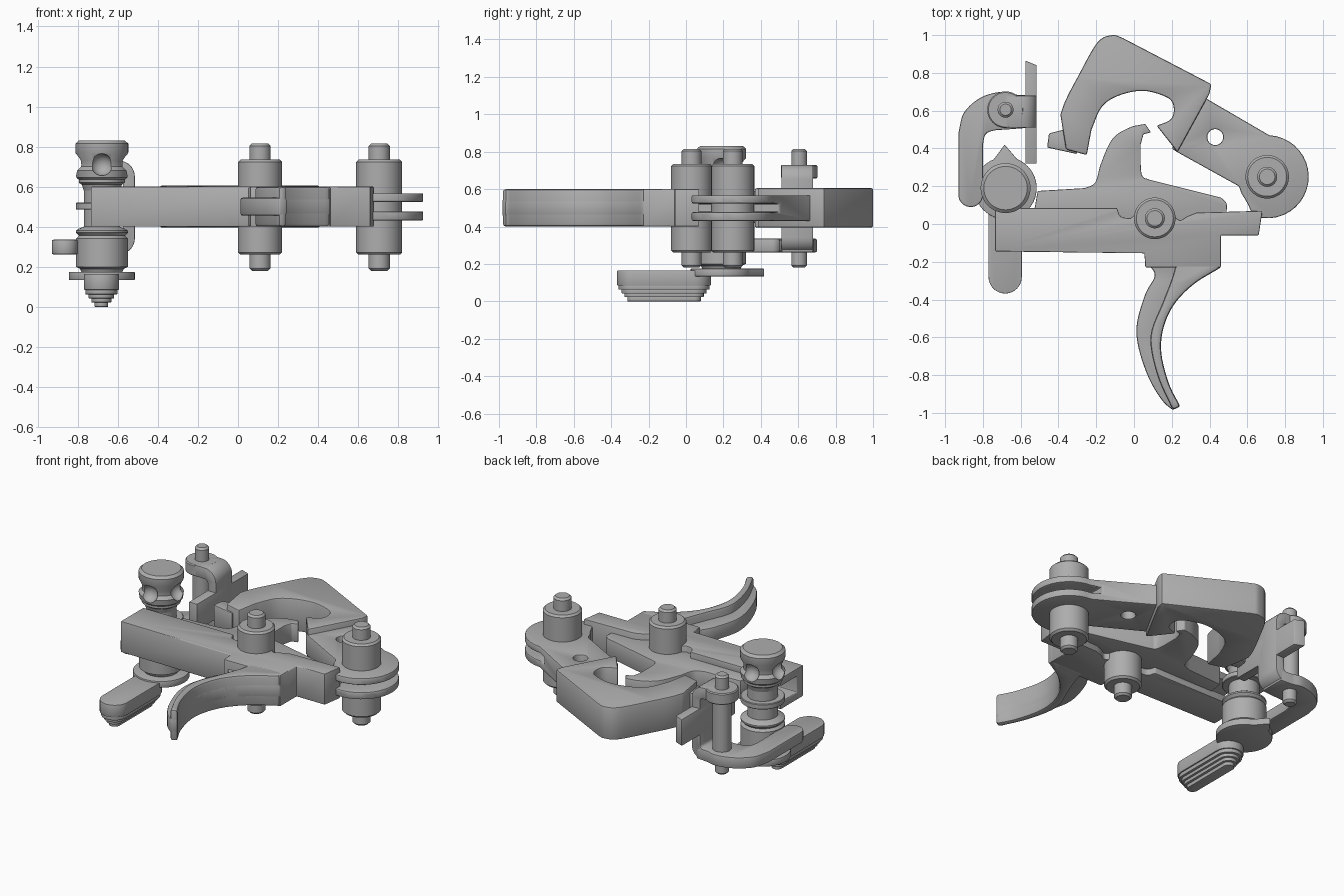
import bpy, bmesh, math
from mathutils import Vector

cube = bpy.data.objects.get("Cube")
if cube:
    bpy.data.objects.remove(cube, do_unlink=True)

steel = bpy.data.materials.new("grey steel")
steel.use_nodes = True
GREY = (.42, .42, .42, 1)
steel.diffuse_color = GREY
steel.node_tree.nodes["Principled BSDF"].inputs["Base Color"].default_value = GREY


def activate(ob):
    bpy.ops.object.select_all(action='DESELECT')
    ob.select_set(True)
    bpy.context.view_layer.objects.active = ob


def finish(bm, name, bevel=0, cutters=()):
    """Turn a bmesh into a shaded object, apply cuts, then soften its edges."""
    bmesh.ops.recalc_face_normals(bm, faces=bm.faces)
    mesh = bpy.data.meshes.new(name)
    bm.to_mesh(mesh)
    bm.free()
    mesh.materials.append(steel)
    ob = bpy.data.objects.new(name, mesh)
    bpy.context.collection.objects.link(ob)
    activate(ob)
    for cutter in cutters:
        mod = ob.modifiers.new("cut", 'BOOLEAN')
        mod.operation, mod.object, mod.solver = 'DIFFERENCE', cutter, 'EXACT'
        bpy.ops.object.modifier_apply(modifier=mod.name)
        bpy.data.objects.remove(cutter, do_unlink=True)
    activate(ob)
    if bevel:
        mod = ob.modifiers.new("soft edges", 'BEVEL')
        mod.width, mod.segments, mod.limit_method = bevel, 2, 'ANGLE'
        mod.angle_limit = math.radians(40)
        bpy.ops.object.modifier_apply(modifier=mod.name)
    bpy.ops.object.shade_smooth_by_angle(angle=math.radians(35))
    return ob


def prism(name, outline, low, high, bevel=.008, cutters=(), upright=False):
    """Extrude an outline along z, or along y when upright."""
    bm = bmesh.new()
    place = (lambda a, b: (a, low, b)) if upright else (lambda a, b: (a, b, low))
    face = bm.faces.new([bm.verts.new(place(*p)) for p in outline])
    moved = bmesh.ops.extrude_face_region(bm, geom=[face])["geom"]
    step = (0, high - low, 0) if upright else (0, 0, high - low)
    bmesh.ops.translate(bm, vec=step, verts=[v for v in moved if isinstance(v, bmesh.types.BMVert)])
    return finish(bm, name, bevel, cutters)


def lathe(name, center, profile, cutters=(), bevel=0):
    """Spin (radius, height) pairs around a vertical axis."""
    bm = bmesh.new()
    pts = [(0, profile[0][1])] + list(profile) + [(0, profile[-1][1])]
    verts = [bm.verts.new((r, 0, z)) for r, z in pts]
    edges = [bm.edges.new(pair) for pair in zip(verts, verts[1:])]
    bmesh.ops.spin(bm, geom=verts + edges, cent=(0, 0, 0), axis=(0, 0, 1),
                   angle=math.tau, steps=48, use_duplicate=False)
    bmesh.ops.remove_doubles(bm, verts=bm.verts, dist=.0005)
    bmesh.ops.translate(bm, vec=(*center, 0), verts=bm.verts)
    return finish(bm, name, bevel, cutters)


def rod(name, center, r, low, high, c=.012):
    return lathe(name, center, [(r - c, low), (r, low + c), (r, high - c), (r - c, high)])


def box(name, x, y, z, bevel=.006):
    return prism(name, [(x[0], y[0]), (x[1], y[0]), (x[1], y[1]), (x[0], y[1])], *z, bevel)


def flow(points, steps=5):
    """Smooth open curve through the points."""
    v = [Vector(p) for p in points]
    v = [v[0] * 2 - v[1]] + v + [v[-1] * 2 - v[-2]]
    out = []
    for a, b, c, d in zip(v, v[1:], v[2:], v[3:]):
        for i in range(steps):
            t = i / steps
            out.append(tuple(.5 * (2 * b + (c - a) * t + (2 * a - 5 * b + 4 * c - d) * t * t
                                   + (3 * b - a - 3 * c + d) * t ** 3)))
    return out + [tuple(points[-1])]


def arc(center, r, start, end, n=20):
    angles = [math.radians(start + (end - start) * i / n) for i in range(n + 1)]
    return [(center[0] + r * math.cos(a), center[1] + r * math.sin(a)) for a in angles]


PIVOT, SWING, DIAL, REAR = (.11, .03), (.705, .25), (-.68, .19), (-.68, .605)

# Pivot bosses with their pins
for label, spot, r in (("lever", PIVOT, .11), ("arm", SWING, .115)):
    rod(label + "_boss", spot, r, .26, .735)
    rod(label + "_pin", spot, .053, .18, .815)

# Long lever bar, slotted at its tail
slot = box("slot_cutter", (-.9, -.3), (-.08, .3), (.45, .55), 0)
bar = [(-.735, -.145), (.055, -.155), (.06, -.23), (.46, -.23), (.46, -.06), (.66, -.06),
       (.68, .07), (.33, .06)] + flow([(.28, .04), (.24, .02), (.2, .06)], 3) + \
      [(.02, .06)] + flow([(-.02, .03), (-.07, .04), (-.09, .085)], 3) + [(-.735, .085)]
prism("lever_bar", bar, .4, .6, .006, [slot])

# Curved finger piece: thin rib behind, wide face in front
back = flow([(.06, -.2), (.11, -.27), (.06, -.37), (.015, -.53), (.025, -.66), (.08, -.82),
             (.15, -.935), (.205, -.985)])
front = flow([(.245, -.965), (.185, -.845), (.145, -.685), (.155, -.555), (.21, -.43),
              (.315, -.32), (.46, -.23)])
middle = flow([(.22, -.22), (.2, -.29), (.15, -.42), (.095, -.555), (.09, -.66), (.13, -.82),
               (.205, -.985)])
prism("finger_rib", back + front + [(.46, -.18), (.06, -.18)], .455, .545, .01)
prism("finger_face", middle + front + [(.46, -.18), (.22, -.18)], .4, .6, .016)

# Hooked catch riding on the bar
hook = [(-.53, .06), (-.51, .175)] + \
    flow([(-.26, .19), (-.205, .22), (-.175, .32), (-.115, .45), (-.025, .51), (.06, .53)]) + \
    [(.09, .485), (.05, .475)] + flow([(.035, .42), (.04, .265), (.08, .235)]) + \
    flow([(.46, .14), (.49, .11), (.49, .06)], 3) + [(.49, 0), (-.53, 0)]
prism("hooked_catch", hook, .44, .56, .006)

# Swinging arm: heavy head
head = flow([(-.06, .985), (-.115, 1), (-.195, .96), (-.3, .775), (-.36, .66), (-.39, .58)]) + \
    [(-.36, .395), (-.25, .365)] + \
    flow([(-.225, .5), (-.17, .62), (-.08, .68), (.05, .705), (.175, .67), (.21, .62),
          (.195, .555), (.12, .52)]) + [(.23, .38), (.4, .69), (.41, .74)]
prism("arm_head", head, .395, .605, .01)
prism("arm_head_lug", [(-.45, .48), (-.33, .51), (-.3, .37), (-.46, .405)], .43, .57)

# Swinging arm: thinner tail with a hole and a slotted round end
hole = rod("hole_cutter", (.43, .46), .042, .3, .7)
groove = box("groove_cutter", (.66, 1), (0, .6), (.477, .523), 0)
tail = [(.2, .4), (.23, .38), (.555, .2)] + flow([(.57, .16), (.6, .11), (.63, .045)], 3) + \
    arc(SWING, .22, -105, 87) + [(.39, .66), (.36, .69)]
prism("arm_tail", tail, .43, .567, .008, [hole, groove])

# Rotating drum with a waisted, dimpled head
dimples = []
for i in range(4):
    a = math.tau * i / 4
    bm = bmesh.new()
    bmesh.ops.create_uvsphere(bm, u_segments=20, v_segments=12, radius=.055)
    bmesh.ops.translate(bm, verts=bm.verts,
                        vec=(DIAL[0] + .13 * math.cos(a), DIAL[1] + .13 * math.sin(a), .71))
    dimples.append(finish(bm, "dimple_cutter"))
lathe("drum_head", DIAL, [(.08, .55), (.1, .61), (.115, .62), (.115, .635), (.127, .645),
                          (.132, .68), (.113, .7), (.113, .73), (.132, .77), (.132, .815),
                          (.115, .83)], dimples)
lathe("drum_body", DIAL, [(.1, .17), (.11, .19), (.13, .2), (.13, .34), (.115, .355),
                          (.13, .37), (.13, .38), (.115, .39), (.09, .4), (.09, .6)])
rod("drum_collar", DIAL, .13, .485, .52, .004)

# Pointed index plate and stepped thumb lever under the drum
prism("index_plate", arc(DIAL, .165, 112, 428, 40) + [(-.685, .42)], .133, .175, .004)
for i, (r, low, high) in enumerate(((.088, .085, .165), (.08, .062, .09), (.064, .042, .07),
                                    (.05, .022, .05), (.034, 0, .03))):
    outline = arc((-.682, .045), r, 0, 180) + arc((-.682, -.28), r, 180, 360)
    prism(f"thumb_lever_step_{i + 1}", outline, low, high, .003)

# Rear link: curled arm, bent strap, two round ears and a blade
curl = arc((-.865, .155), .065, 180, 360) + \
    flow([(-.8, .42), (-.785, .475), (-.74, .495), (-.68, .5)]) + [(-.55, .51), (-.55, .68)] + \
    flow([(-.63, .685), (-.7, .7), (-.81, .67), (-.9, .59), (-.93, .48)])
prism("link_arm", curl, .262, .335)
strap = [(-.68, .335), (-.68, .262)] + arc((-.595, .342), .08, -90, 0, 8) + \
    arc((-.595, .65), .08, 0, 90, 8) + [(-.68, .73), (-.68, .657)] + \
    arc((-.595, .637), .02, 90, 0, 4) + arc((-.595, .355), .02, 0, -90, 4)
prism("link_strap", strap, .51, .68, .006, upright=True)
rod("link_upper_ear", REAR, .097, .657, .73, .006)
prism("link_blade", [(-.575, .32), (-.515, .32), (-.515, .84), (-.575, .865)], .42, .59, .004)
rod("link_shaft", REAR, .055, .3, .7)
rod("link_pin", REAR, .042, .18, .815)
